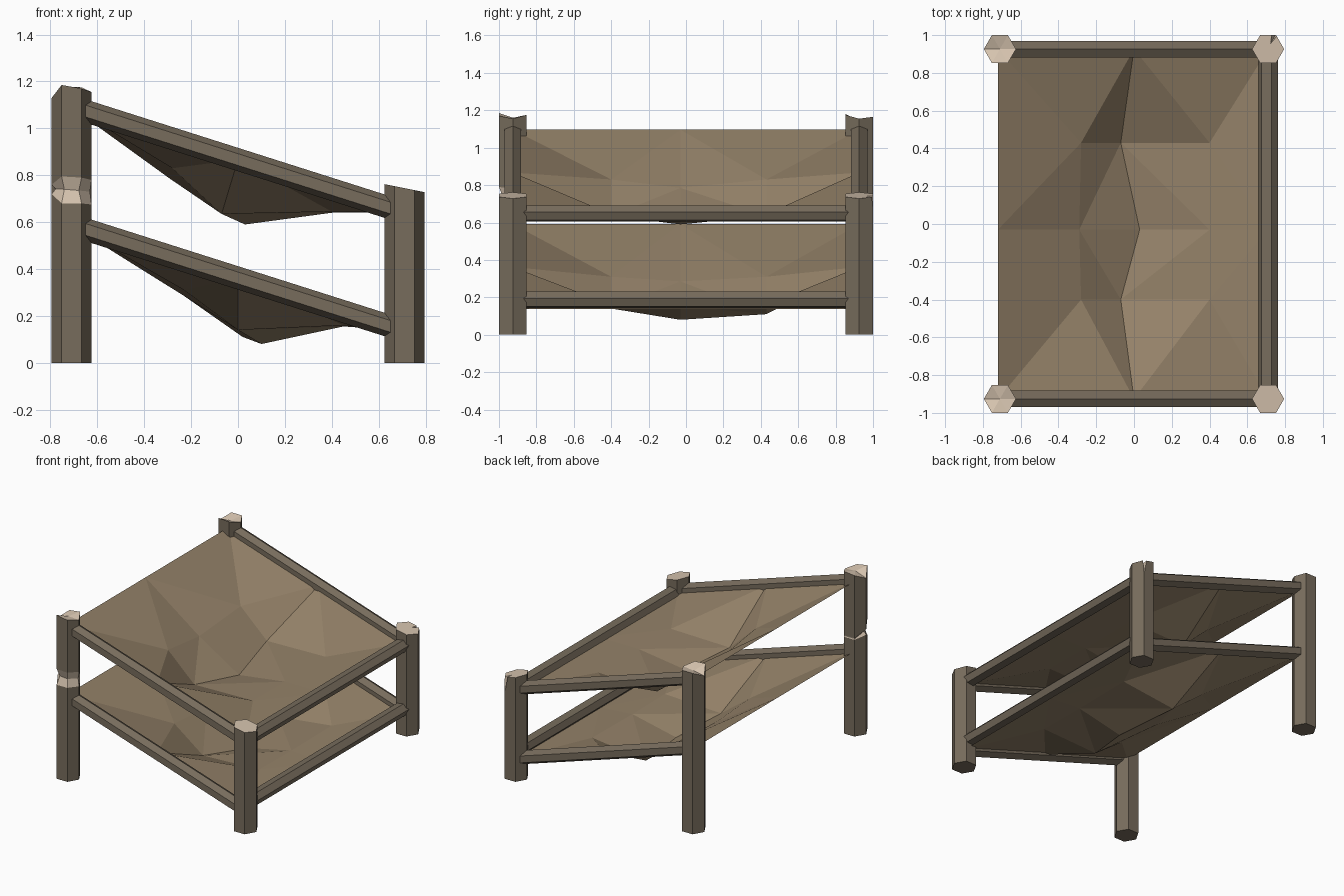
import bpy, bmesh, math
from math import cos, sin, radians

if "Cube" in bpy.data.objects:
    bpy.data.objects.remove(bpy.data.objects["Cube"])


def material(name, rgb):
    m = bpy.data.materials.new(name)
    m.diffuse_color = (*rgb, 1)
    m.use_nodes = True
    m.node_tree.nodes["Principled BSDF"].inputs["Base Color"].default_value = m.diffuse_color
    return m


WOOD = material("weathered wood", (0.185, 0.15, 0.108))
CUT = material("fresh cut wood", (0.66, 0.54, 0.42))
HIDE = material("tan hide", (0.30, 0.225, 0.142))


def make(name, verts, faces, mats, cut_faces=()):
    me = bpy.data.meshes.new(name)
    me.from_pydata(verts, [], faces)
    for m in mats:
        me.materials.append(m)
    for i in cut_faces:
        me.polygons[i].material_index = 1
    bm = bmesh.new()
    bm.from_mesh(me)
    bmesh.ops.recalc_face_normals(bm, faces=bm.faces)
    bm.to_mesh(me)
    bm.free()
    ob = bpy.data.objects.new(name, me)
    bpy.context.collection.objects.link(ob)
    return ob


# Hexagonal post made of rings (radii, heights); last ring is capped by a pale fan
def post(name, x, y, rings, peak, cut_rings=()):
    verts, faces, cut = [], [], []
    for radii, heights in rings:
        for k in range(6):
            a = radians(60 * k)
            verts.append((x + radii[k] * cos(a), y + radii[k] * sin(a), heights[k]))
    faces.append(tuple(range(6)))
    for r in range(len(rings) - 1):
        for k in range(6):
            if r in cut_rings:
                cut.append(len(faces))
            n = (k + 1) % 6
            faces.append((r * 6 + k, r * 6 + n, r * 6 + 6 + n, r * 6 + 6 + k))
    top = len(verts) - 6
    verts.append((x, y, peak))
    for k in range(6):
        cut.append(len(faces))
        faces.append((top + k, top + (k + 1) % 6, top + 6))
    return make(name, verts, faces, (WOOD, CUT), cut)


PX, PY, R = 0.71, 0.926, 0.085
full, ground = [R] * 6, [0] * 6
short = [0.745 - 0.2 * R * cos(radians(60 * k)) for k in range(6)]

# Front left post with an axe notch around its outer side
post("front_left_post", -PX, -PY, [
    (full, ground),
    (full, [0.675, 0.70, 0.70, 0.72, 0.68, 0.68]),
    ([0.078, 0.083, 0.083, 0.068, 0.062, 0.062], [0.73, 0.706, 0.706, 0.742, 0.74, 0.735]),
    (full, [0.78, 0.712, 0.712, 0.76, 0.795, 0.79]),
    (full, [1.155, 1.175, 1.165, 1.13, 1.185, 1.17])], 1.16, (1, 2))
post("back_left_post", -PX, PY,
     [(full, ground), (full, [1.155, 1.165, 1.165, 1.13, 1.18, 1.175])], 1.145)
post("front_right_post", PX, -PY, [(full, ground), (full, short)], 0.745)
split = post("back_right_post", PX, PY, [(full, ground), (full, short)], 0.745)

# Split in the top of the back right post
x, y = PX, PY
cutter = make("split_cutter",
              [(x, y + 0.005, 0.80), (x + 0.012, y + 0.11, 0.80), (x + 0.075, y + 0.09, 0.80),
               (x + 0.052, y + 0.1, 0.58)],
              [(0, 1, 2), (0, 1, 3), (1, 2, 3), (2, 0, 3)], (CUT,))
mod = split.modifiers.new("split", 'BOOLEAN')
mod.operation, mod.object, mod.solver = 'DIFFERENCE', cutter, 'EXACT'
mod.material_mode = 'TRANSFER'
bpy.context.view_layer.objects.active = split
bpy.ops.object.modifier_apply(modifier=mod.name)
bpy.data.objects.remove(cutter)


# Hexagonal rail: offsets list swept from a to b
def rail(name, a, b, offsets):
    verts = [tuple(p[i] + o[i] for i in range(3)) for p in (a, b) for o in offsets]
    faces = [tuple(range(6)), tuple(range(6, 12))]
    faces += [(k, (k + 1) % 6, (k + 1) % 6 + 6, k + 6) for k in range(6)]
    make(name, verts, faces, (WOOD,))


SLOPE = -0.318
side = [(0, 0.05 * cos(radians(60 * k + 90)), 0.05 * sin(radians(60 * k + 90))) for k in range(6)]
cross = [(0.053 * cos(radians(60 * k + 10)), 0, 0.046 * sin(radians(60 * k + 10))) for k in range(6)]


# Hide: outer ring on the frame, sagging inner 3x3 points
def hide(name, z0, inner):
    rows = (-PY, -0.03, PY)
    rim = [(x, y, z0 + SLOPE * x) for y in rows for x in (-0.72, 0, 0.71)]
    verts = rim + inner
    ring = (0, 1, 2, 5, 8, 7, 6, 3)
    faces = []
    for i in range(8):
        a, b = ring[i], ring[(i + 1) % 8]
        corner, mid = (a, b) if i % 2 == 0 else (b, a)
        faces.append((corner, mid, corner + 9))
        faces.append((mid, mid + 9, corner + 9))
    for c in (9, 11, 15, 17):                       # fan of the inner quads
        row_mid, col_mid = (10 if c < 12 else 16), (12 if c in (9, 15) else 14)
        faces += [(c, row_mid, col_mid), (row_mid, 13, col_mid)]
    # unused rim centre (index 4) is dropped
    faces = [tuple(v - (v > 4) for v in f) for f in faces]
    ob = make(name, verts[:4] + verts[5:], faces, (HIDE,))
    if ob.data.polygons[0].normal.z < 0:
        ob.data.flip_normals()


upper = [(-0.28, -0.40, 0.83), (-0.07, -0.40, 0.635), (0.40, -0.40, 0.645),
         (-0.29, -0.03, 0.785), (0.03, -0.03, 0.59), (0.40, -0.03, 0.64),
         (-0.28, 0.43, 0.83), (-0.07, 0.43, 0.635), (0.40, 0.43, 0.645)]
lower = [(-0.23, -0.40, 0.31), (0.0, -0.40, 0.14), (0.45, -0.40, 0.16),
         (-0.23, -0.03, 0.285), (0.10, -0.03, 0.08), (0.45, -0.03, 0.155),
         (-0.23, 0.43, 0.31), (0.02, 0.43, 0.11), (0.45, 0.43, 0.16)]

for level, z0, zc, sag in (("upper", 0.867, 0.648, upper), ("lower", 0.362, 0.187, lower)):
    for where, s in (("front", -1), ("back", 1)):
        rail(f"{level}_{where}_rail", (-0.69, s * PY, z0 - SLOPE * 0.69 * 1),
             (0.69, s * PY, z0 + SLOPE * 0.69), side)
    rail(f"{level}_right_rail", (PX, -0.9, zc), (PX, 0.9, zc), cross)
    hide(f"{level}_hide", z0, sag)
